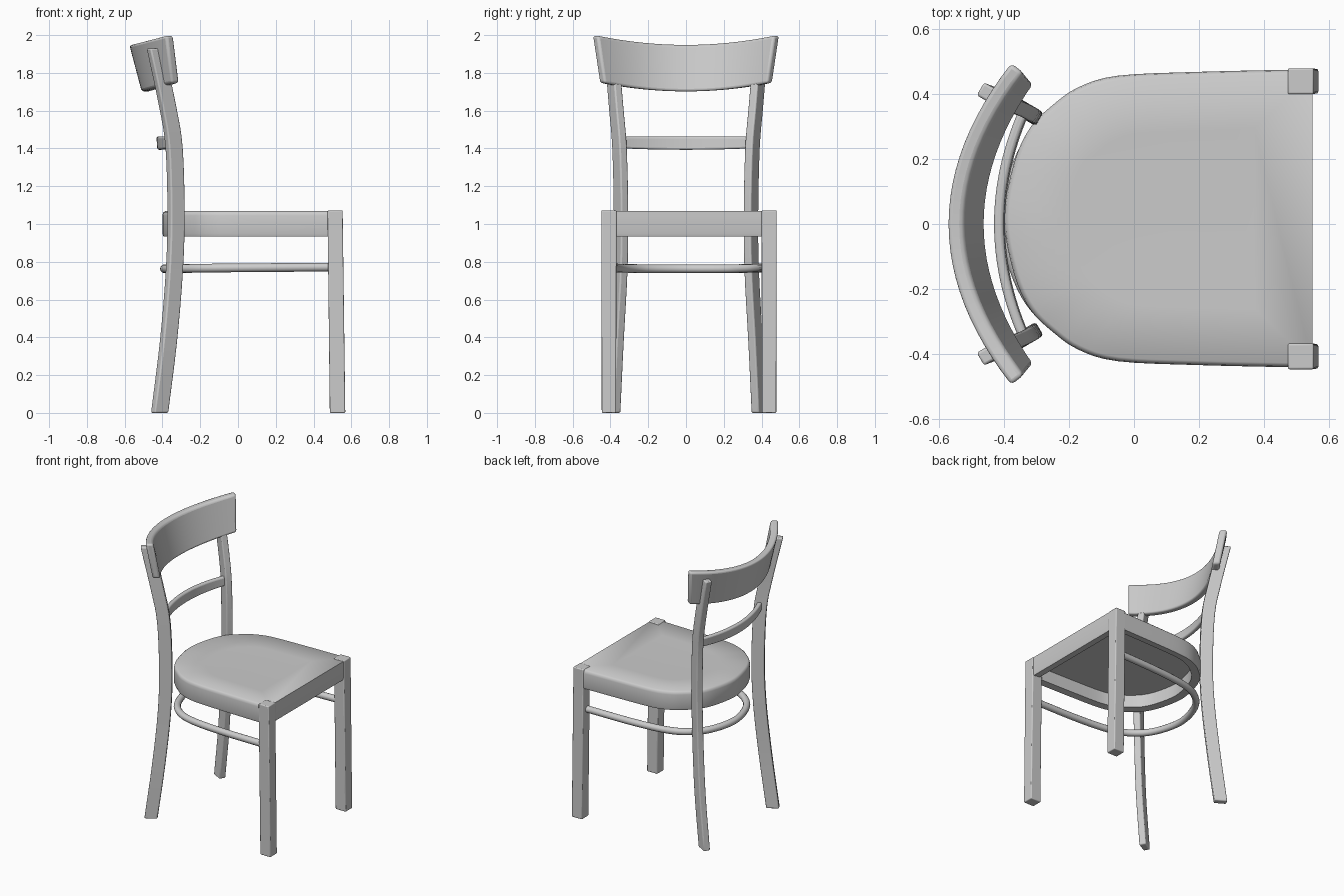
import bpy, bmesh, math
from mathutils import Vector

if "Cube" in bpy.data.objects:
    bpy.data.objects.remove(bpy.data.objects["Cube"])


def spline(pts, n=5):
    """Catmull-Rom points through a short list."""
    p = [Vector(q) for q in pts]
    p = [2 * p[0] - p[1]] + p + [2 * p[-1] - p[-2]]
    out = []
    for i in range(1, len(p) - 2):
        a, b, c, d = p[i - 1:i + 3]
        for k in range(n):
            t = k / n
            out.append(0.5 * (2 * b + (c - a) * t + (2 * a - 5 * b + 4 * c - d) * t ** 2
                              + (3 * b - a - 3 * c + d) * t ** 3))
    return out + [p[-2]]


def loft(name, rings, bevel=0.0, angle=35):
    """Skin closed cross-sections and cap both ends."""
    bm = bmesh.new()
    rows = [[bm.verts.new(v) for v in r] for r in rings]
    n = len(rows[0])
    for a, b in zip(rows, rows[1:]):
        for i in range(n):
            j = (i + 1) % n
            bm.faces.new((a[i], a[j], b[j], b[i]))
    bm.faces.new(rows[0])
    bm.faces.new(rows[-1])
    bmesh.ops.recalc_face_normals(bm, faces=bm.faces)
    me = bpy.data.meshes.new(name)
    bm.to_mesh(me)
    bm.free()
    ob = bpy.data.objects.new(name, me)
    bpy.context.collection.objects.link(ob)
    if bevel:
        m = ob.modifiers.new("soft_edges", 'BEVEL')
        m.width, m.segments, m.limit_method = bevel, 3, 'ANGLE'
        m.angle_limit = math.radians(40)
    bpy.context.view_layer.objects.active = ob
    ob.select_set(True)
    bpy.ops.object.shade_smooth_by_angle(angle=math.radians(angle))
    ob.select_set(False)
    return ob


def rect(c, w, d, ang=0.0):
    u = Vector((math.cos(ang), math.sin(ang), 0)) * w / 2
    v = Vector((-math.sin(ang), math.cos(ang), 0)) * d / 2
    return [c + u + v, c - u + v, c - u - v, c + u - v]


# Seat with hollow underside: rounded back, square front
half = [(0.55, 0.46), (0.2, 0.452), (-0.05, 0.44), (-0.17, 0.405), (-0.25, 0.35),
        (-0.32, 0.28), (-0.37, 0.17)]
outline = spline([(x, y, 0) for x, y in half] + [(-0.40, 0, 0)]
                 + [(x, -y, 0) for x, y in reversed(half)], 4)


def seat_ring(scale, z, keep_front=False):
    ring = []
    for p in outline:
        x = 0.1 + (p.x - 0.1) * scale
        if keep_front and p.x > 0.54:
            x = p.x
        ring.append(Vector((x, 0.017 + p.y * scale, z)))
    return ring


loft("seat", [seat_ring(0.88, 1.03), seat_ring(0.88, 0.94), seat_ring(0.99, 0.935),
              seat_ring(1, 0.95), seat_ring(1, 1.045), seat_ring(0.993, 1.06, True),
              seat_ring(0.97, 1.069, True), seat_ring(0.6, 1.064)], 0, 50)

# Straight front legs, slightly raked forward
for name, y in (("front_leg_left", -0.408), ("front_leg_right", 0.44)):
    loft(name, [rect(Vector((0.527, y, 0)), 0.082, 0.076),
                rect(Vector((0.514, y, 1.072)), 0.08, 0.08)], 0.006)

# Curved back legs continuing up as back posts, turned towards the seat centre
post = [(-0.415, 0.386, 0), (-0.368, 0.368, 0.38), (-0.337, 0.348, 0.75), (-0.328, 0.344, 1.05),
        (-0.338, 0.352, 1.4), (-0.372, 0.37, 1.62), (-0.438, 0.396, 1.93)]
for s, name in ((1, "back_leg_right"), (-1, "back_leg_left")):
    loft(name, [rect(Vector((p.x, s * p.y, p.z)), 0.085, 0.046, -s * math.radians(30))
                for p in spline(post, 4)], 0.008)


# Curved boards across the back
def board(name, y_top, y_bot, top, bot, thick, bevel):
    """top and bot give x and z at the middle and their change at the ends."""
    rings = []
    for i in range(25):
        t = i / 12 - 1
        edges = []
        for y, (x, dx, z, dz) in ((y_top, top), (y_bot, bot)):
            n = Vector((-1, 2 * dx * t / y, 0)).normalized() * thick / 2
            c = Vector((x + dx * t * t, y * t, z + dz * t * t))
            edges.append((c + n, c - n))
        rings.append([edges[0][0], edges[0][1], edges[1][1], edges[1][0]])
    loft(name, rings, bevel)


board("crest_rail", 0.482, 0.445, (-0.55, 0.19, 1.948, 0.05), (-0.485, 0.155, 1.702, 0.045),
      0.05, 0.014)
board("middle_slat", 0.345, 0.345, (-0.417, 0.075, 1.463, 0.0), (-0.412, 0.075, 1.393, 0.008),
      0.03, 0.01)

# Bent hoop stretcher running from leg to leg
arm = [(0.51, 0.418, 0.772), (0.15, 0.408, 0.769), (-0.1, 0.38, 0.767), (-0.24, 0.32, 0.765),
       (-0.34, 0.2, 0.763)]
path = spline(arm + [(-0.39, 0, 0.763)] + [(x, -y, z) for x, y, z in reversed(arm)], 6)
rings = []
for i, p in enumerate(path):
    d = (path[min(i + 1, len(path) - 1)] - path[max(i - 1, 0)]).normalized()
    side = d.cross(Vector((0, 0, 1))).normalized()
    up = side.cross(d)
    rings.append([p + Vector((0, 0.01, 0)) + (side * math.cos(a) + up * math.sin(a)) * 0.023
                  for a in (k * math.tau / 12 for k in range(12))])
loft("hoop_stretcher", rings)
